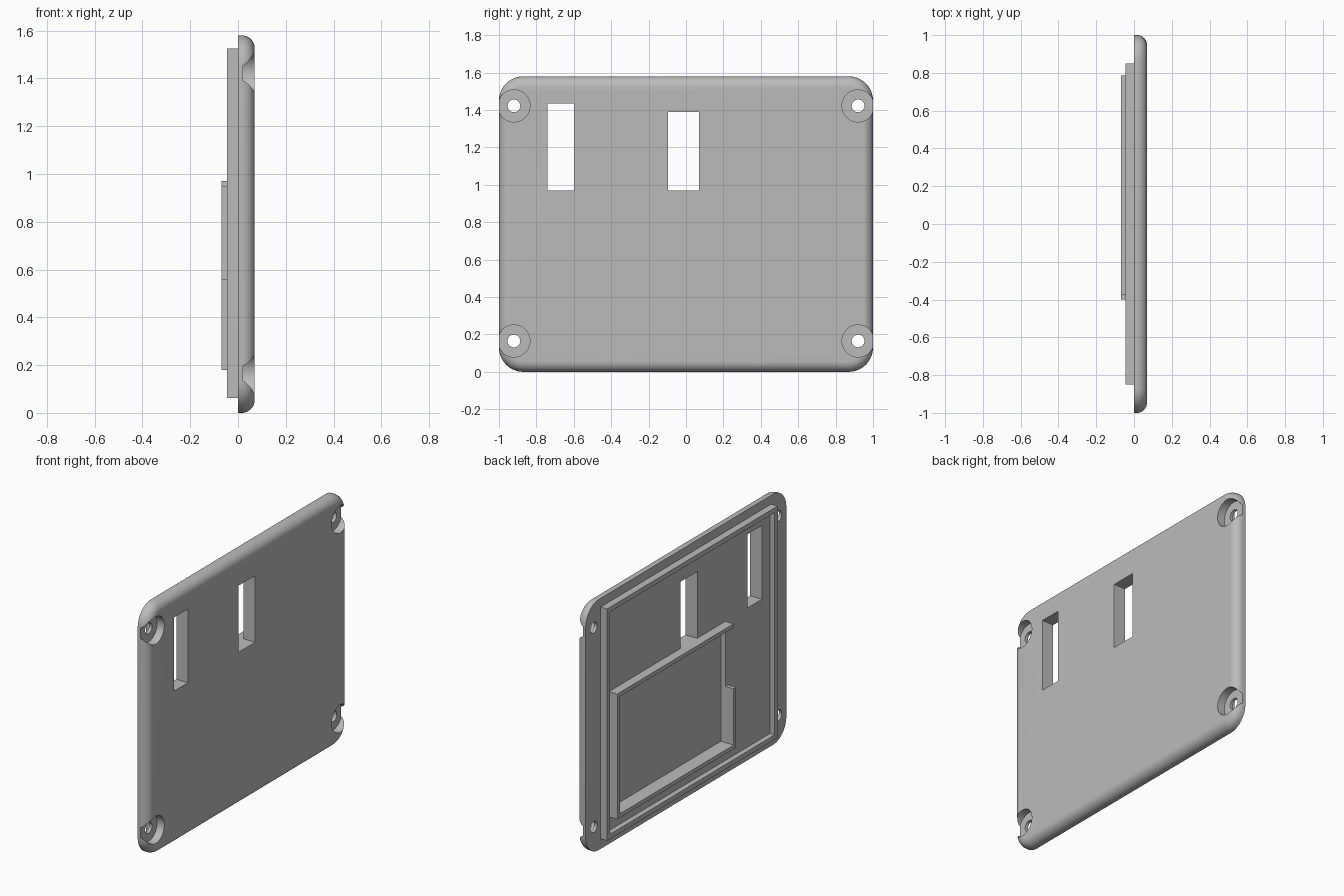
import bpy, bmesh, math
from mathutils import Matrix, Vector

if "Cube" in bpy.data.objects:
    bpy.data.objects.remove(bpy.data.objects["Cube"])

H = 1.58            # plate height
FRONT = 0.07        # outer face
FLOOR = -0.012      # raised inner floor
POCKET = 0.02       # sunken floor of the compartment

grey = bpy.data.materials.new("grey_plastic")
grey.use_nodes = True
grey.diffuse_color = (0.5, 0.5, 0.5, 1)
grey.node_tree.nodes["Principled BSDF"].inputs["Base Color"].default_value = (0.5, 0.5, 0.5, 1)


def finish(name, bm):
    bmesh.ops.recalc_face_normals(bm, faces=bm.faces)
    me = bpy.data.meshes.new(name)
    bm.to_mesh(me)
    bm.free()
    me.materials.append(grey)
    ob = bpy.data.objects.new(name, me)
    bpy.context.collection.objects.link(ob)
    return ob


def box(name, x, y, z):
    bm = bmesh.new()
    bmesh.ops.create_cube(bm, size=1)
    for v in bm.verts:
        v.co = Vector(((a + b) / 2 + c * (b - a) for (a, b), c in zip((x, y, z), v.co)))
    return finish(name, bm)


def cylinder(name, x, y, z, r):
    bm = bmesh.new()
    m = Matrix.Translation(((x[0] + x[1]) / 2, y, z)) @ Matrix.Rotation(math.pi / 2, 4, "Y")
    bmesh.ops.create_cone(bm, cap_ends=True, segments=48, radius1=r, radius2=r,
                          depth=x[1] - x[0], matrix=m)
    return finish(name, bm)


def boolean(ob, other, operation="DIFFERENCE"):
    mod = ob.modifiers.new("cut", "BOOLEAN")
    mod.operation, mod.solver, mod.object = operation, "EXACT", other
    bpy.context.view_layer.update()
    me = bpy.data.meshes.new_from_object(ob.evaluated_get(bpy.context.evaluated_depsgraph_get()))
    ob.modifiers.clear()
    ob.data = me
    bpy.data.objects.remove(other)


def rounded_plate(name, corner=0.13, fillet=0.055, n=10):
    # Rounded rectangles stacked along x, shrinking along a quarter arc
    bm = bmesh.new()
    rings = [(0, 0)]
    for i in range(n + 1):
        a = math.pi / 2 * i / n
        rings.append((FRONT - fillet + fillet * math.sin(a), fillet * (1 - math.cos(a))))
    loops = []
    for x, inset in rings:
        loop = []
        for q, (sy, sz) in enumerate(((1, 1), (-1, 1), (-1, -1), (1, -1))):
            for i in range(n + 1):
                a = math.pi / 2 * (q + i / n)
                r = corner - inset
                loop.append(bm.verts.new((x, sy * (1 - corner) + r * math.cos(a),
                                          H / 2 + sz * (H / 2 - corner) + r * math.sin(a))))
        loops.append(loop)
    for a, b in zip(loops, loops[1:]):
        for i in range(len(a)):
            j = (i + 1) % len(a)
            bm.faces.new((a[i], a[j], b[j], b[i]))
    bm.faces.new(loops[0])
    bm.faces.new(loops[-1])
    return finish(name, bm)


# Cover plate with the raised floor that fits inside the lip
plate = rounded_plate("cover_plate")
boolean(plate, box("raised_floor", (FLOOR, 0.03), (-0.84, 0.84), (0.075, 1.515)), "UNION")

# Sunken compartment and the two slots
boolean(plate, box("pocket_cutter", (-0.2, POCKET), (-0.375, 0.76), (0.205, 0.945)))
for y in ((-0.74, -0.598), (-0.095, 0.07)):
    top = 1.435 if y[0] < -0.5 else 1.39
    boolean(plate, box("slot_cutter", (-0.2, 0.2), y, (0.97, top)))

# Counterbored screw holes at the four corners
for y in (-0.92, 0.92):
    for z in (0.165, 1.422):
        boolean(plate, cylinder("recess_cutter", (0.02, 0.2), y, z, 0.086))
        boolean(plate, cylinder("hole_cutter", (-0.2, 0.2), y, z, 0.034))

# Locating lip around the inside
lip = box("locating_lip", (-0.045, 0.01), (-0.85, 0.85), (0.063, 1.525))
boolean(lip, box("lip_cutter", (-0.2, 0.2), (-0.82, 0.82), (0.093, 1.495)))

# Compartment walls; the side wall stops short of the top
WALL = (-0.07, POCKET + 0.005)
box("compartment_top_wall", WALL, (-0.375, 0.785), (0.945, 0.97))
box("compartment_bottom_wall", WALL, (-0.4, 0.785), (0.18, 0.205))
box("compartment_left_wall", WALL, (0.76, 0.785), (0.205, 0.945))
box("compartment_right_wall", WALL, (-0.4, -0.375), (0.205, 0.56))

# Smooth rounded edges, keep sharp corners
bpy.ops.object.select_all(action="DESELECT")
plate.select_set(True)
bpy.context.view_layer.objects.active = plate
bpy.ops.object.shade_smooth_by_angle(angle=math.radians(30))
